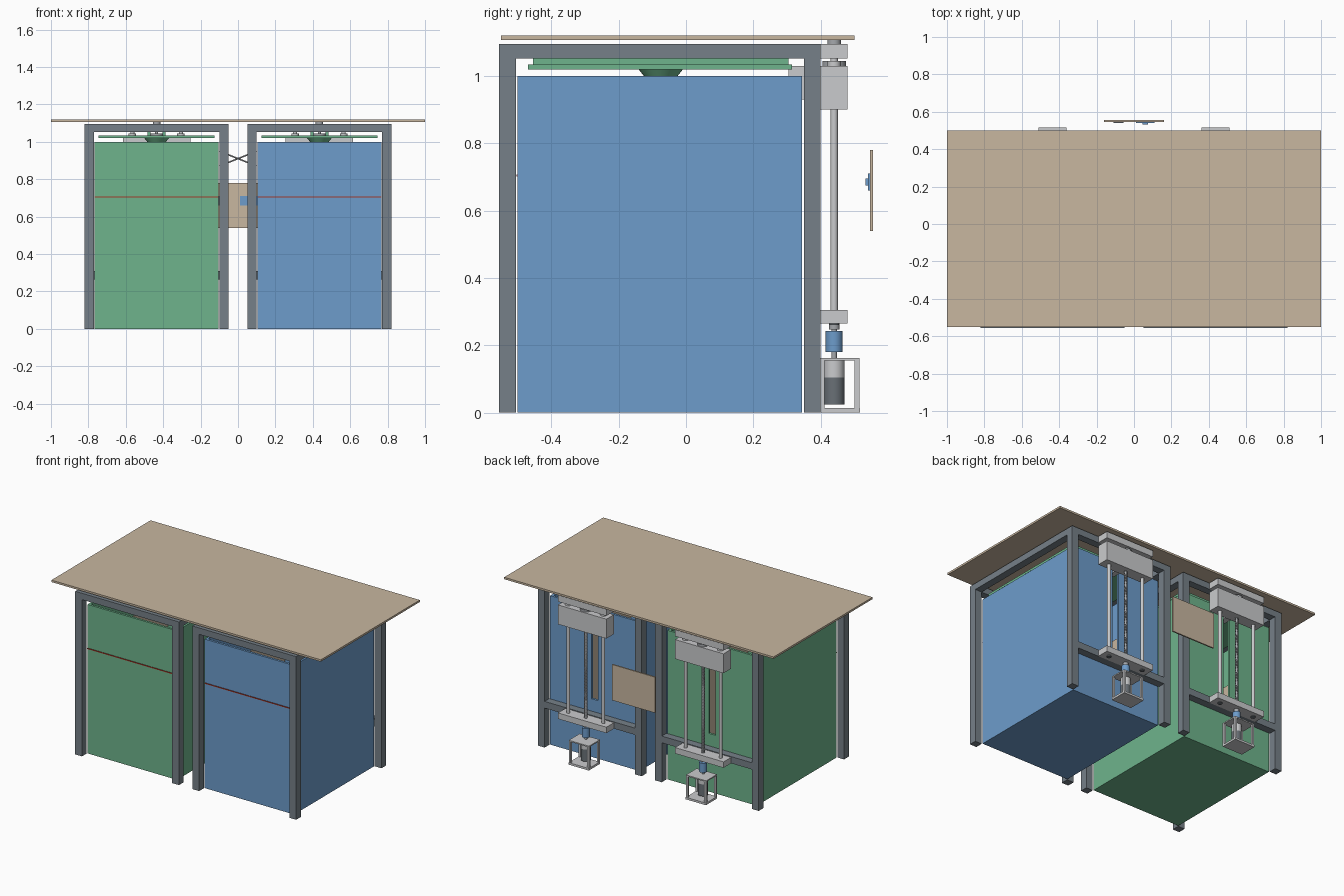
import bpy
import math
from mathutils import Vector

cube = bpy.data.objects.get("Cube")
if cube:
    bpy.data.objects.remove(cube, do_unlink=True)


def material(name, rgb):
    lin = [(c / 255 / 12.92) if c < 11 else ((c / 255 + 0.055) / 1.055) ** 2.4 for c in rgb]
    m = bpy.data.materials.new(name)
    m.use_nodes = True
    m.diffuse_color = (*lin, 1)
    m.node_tree.nodes["Principled BSDF"].inputs["Base Color"].default_value = (*lin, 1)
    return m


TAN = material("tan board", (200, 183, 160))
BLUE = material("blue paint", (109, 156, 203))
GREEN = material("green paint", (110, 180, 140))
FRAME = material("slate frame", (118, 128, 136))
LIGHT = material("light metal", (202, 203, 205))
STEEL = material("steel", (165, 168, 172))
DARK = material("dark motor", (105, 112, 118))
RED = material("red line", (165, 55, 40))


def box(name, x, y, z, mat):
    """Box from (low, high) ranges."""
    bpy.ops.mesh.primitive_cube_add(size=1, location=[(a + b) / 2 for a, b in (x, y, z)])
    o = bpy.context.object
    o.name = name
    o.scale = [b - a for a, b in (x, y, z)]
    bpy.ops.object.transform_apply(location=False, rotation=False, scale=True)
    o.data.materials.append(mat)
    return o


def around(c, half):
    return (c - half, c + half)


def rod(name, x, y, z, r, mat, r_top=None):
    """Vertical round part, optionally tapered."""
    bpy.ops.mesh.primitive_cone_add(vertices=32, radius1=r, radius2=r if r_top is None else r_top,
                                    depth=z[1] - z[0], location=(x, y, sum(z) / 2))
    o = bpy.context.object
    o.name = name
    o.data.materials.append(mat)
    bpy.ops.object.shade_smooth_by_angle()
    return o


def cut(target, cutter):
    mod = target.modifiers.new("cut", "BOOLEAN")
    mod.object = cutter
    mod.operation = "DIFFERENCE"
    mod.solver = "EXACT"
    cutter.hide_render = True
    cutter.hide_set(True)


def frame(c):
    # Posts, top ring and rear rail
    lo, hi, w = c - 0.385, c + 0.385, 0.05
    for x in (lo, hi - w):
        for y in (-0.555, 0.35):
            box("frame_post", (x, x + w), (y, y + w), (0, 1.095), FRAME)
        box("frame_side_beam", (x, x + w), (-0.505, 0.35), (1.052, 1.095), FRAME)
    for y in (-0.555, 0.35):
        box("frame_cross_beam", (lo + w, hi - w), (y, y + w), (1.052, 1.095), FRAME)
    box("frame_rear_rail", (lo + w, hi - w), (0.35, 0.40), (0.265, 0.31), FRAME)


def bin_unit(c, mat):
    # Open bin with a rear slot for the lift arm
    shell = box("bin", around(c, 0.332), (-0.5, 0.345), (0, 1.0), mat)
    cut(shell, box("bin_cavity_cutter", around(c, 0.317), (-0.485, 0.33), (0.015, 1.1), mat))
    cut(shell, box("bin_slot_cutter", around(c, 0.024), (0.3, 0.4), (0.39, 1.1), mat))
    for s in (-1, 1):
        box("bin_liner", around(c + s * 0.313, 0.003), (-0.48, 0.32), (0.02, 0.75), TAN)
    box("level_line", around(c, 0.332), (-0.504, -0.5), (0.702, 0.708), RED)
    # Press plate with ribs and tapered hub
    box("press_plate", around(c, 0.31), (-0.47, 0.315), (1.02, 1.034), GREEN)
    for s in (-1, 1):
        box("press_rib", around(c + s * 0.04, 0.008), (-0.455, 0.305), (1.034, 1.056), GREEN)
    rod("press_hub", c, -0.075, (1.0, 1.02), 0.05, GREEN, 0.066)


def lift(c):
    y, depth = 0.44, (0.40, 0.48)
    # Carriage with its arm, and the end bearings
    box("carriage", around(c, 0.18), depth, (0.90, 1.03), LIGHT)
    box("carriage_arm", around(c, 0.02), (0.305, 0.40), (0.93, 1.03), LIGHT)
    box("upper_bearing", around(c, 0.18), depth, (1.052, 1.095), LIGHT)
    box("lower_bearing", around(c, 0.18), depth, (0.265, 0.305), LIGHT)
    # Guide rods and lead screw
    for s in (-1, 1):
        rod("guide_rod", c + s * 0.13, y, (0.28, 1.06), 0.011, LIGHT)
        rod("guide_bushing", c + s * 0.13, y, (1.03, 1.045), 0.02, LIGHT)
        rod("guide_foot", c + s * 0.13, y, (0.26, 0.266), 0.015, DARK)
    rod("lead_screw", c, y, (0.16, 1.107), 0.008, STEEL)
    thread = rod("screw_thread", c, y, (0.306, 0.311), 0.011, STEEL)
    arr = thread.modifiers.new("turns", "ARRAY")
    arr.count = 60
    arr.use_relative_offset = False
    arr.use_constant_offset = True
    arr.constant_offset_displace = (0, 0, 0.01)
    rod("screw_nut", c, y, (1.03, 1.045), 0.035, STEEL)
    rod("top_cap", c, y, (1.095, 1.107), 0.02, STEEL)
    rod("lower_collar", c, y, (0.247, 0.265), 0.016, STEEL)
    rod("coupler", c, y, (0.18, 0.243), 0.025, BLUE)
    # Motor and its bracket
    rod("motor_body", c, y, (0.025, 0.105), 0.031, DARK)
    rod("motor_gearbox", c, y, (0.105, 0.155), 0.031, LIGHT)
    box("bracket_top", around(c, 0.075), (0.40, 0.515), (0.155, 0.163), LIGHT)
    box("bracket_base", around(c, 0.075), (0.40, 0.517), (0, 0.014), LIGHT)
    for s in (-1, 1):
        for yr in ((0.40, 0.412), (0.501, 0.515)):
            box("bracket_leg", around(c + s * 0.068, 0.007), yr, (0.014, 0.155), LIGHT)


for centre, paint in ((-0.435, GREEN), (0.435, BLUE)):
    frame(centre)
    bin_unit(centre, paint)
    lift(centre)

# Tabletop
box("tabletop", (-1, 1), (-0.55, 0.5), (1.107, 1.12), TAN)

# Crossed braces between the units
for s in (-1, 1):
    a, b = Vector((-0.1, 0.01 * s, 0.91 - 0.04 * s)), Vector((0.1, 0.01 * s, 0.91 + 0.04 * s))
    brace = rod("cross_brace", 0, 0.01 * s, (0.91 - (b - a).length / 2, 0.91 + (b - a).length / 2), 0.004, STEEL)
    brace.rotation_euler = (b - a).to_track_quat("Z", "Y").to_euler()

# Control board behind the gap
box("control_board", (-0.16, 0.16), (0.546, 0.555), (0.54, 0.78), TAN)
box("control_module", (0.01, 0.11), (0.54, 0.546), (0.66, 0.71), BLUE)
box("control_chip", (0.045, 0.075), (0.533, 0.54), (0.675, 0.695), BLUE)
box("driver_module", (-0.11, -0.055), (0.54, 0.546), (0.66, 0.71), DARK)
